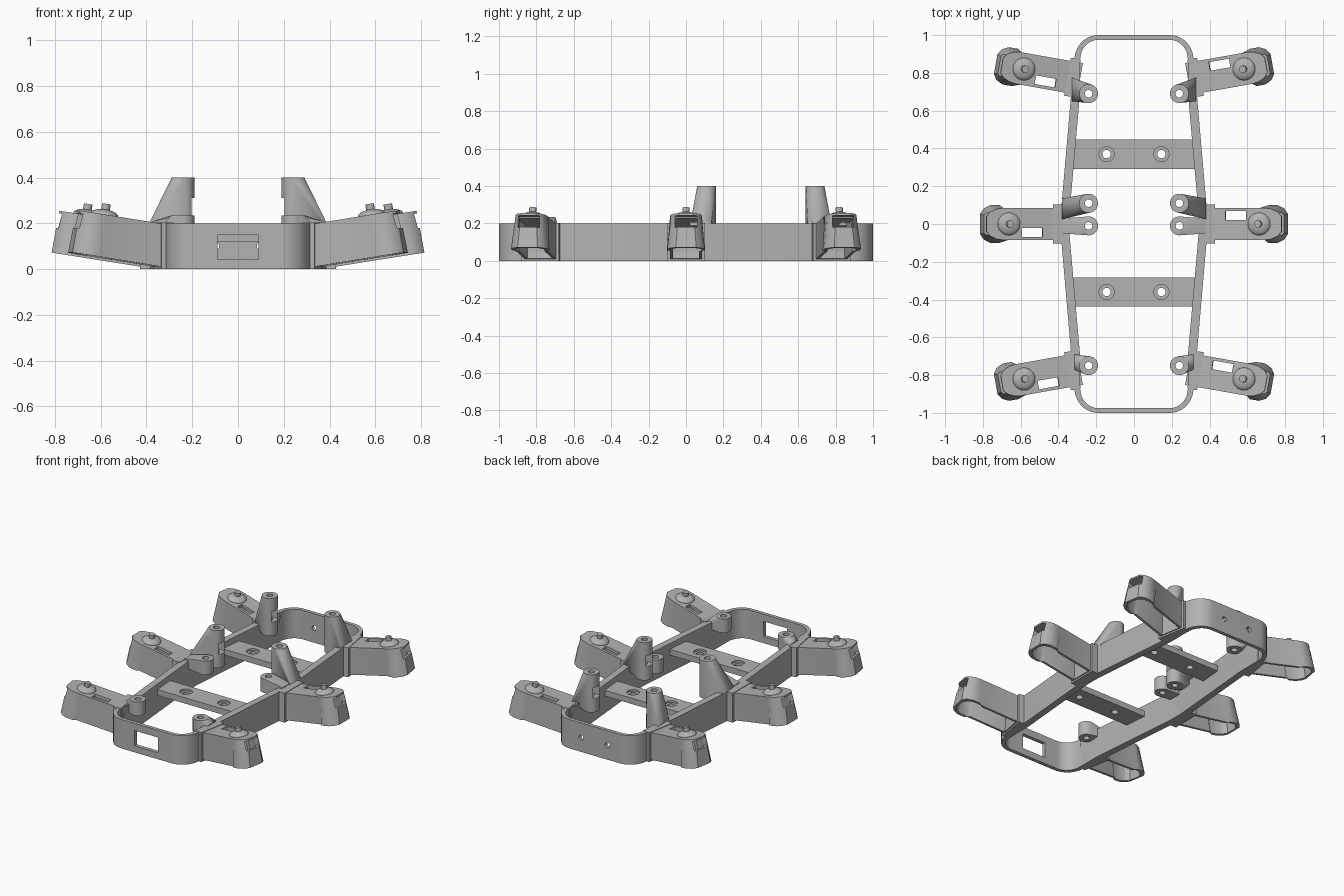
import bpy, bmesh
from math import sin, cos, pi, radians
from mathutils import Matrix, Vector

if "Cube" in bpy.data.objects:
    bpy.data.objects.remove(bpy.data.objects["Cube"])

grey = bpy.data.materials.new("plain grey")
grey.use_nodes = True
grey.diffuse_color = (0.45, 0.45, 0.45, 1)
grey.node_tree.nodes["Principled BSDF"].inputs["Base Color"].default_value = (0.45, 0.45, 0.45, 1)
parts = []


def finish(bm, name):
    bmesh.ops.recalc_face_normals(bm, faces=bm.faces)
    mesh = bpy.data.meshes.new(name)
    bm.to_mesh(mesh)
    bm.free()
    mesh.materials.append(grey)
    ob = bpy.data.objects.new(name, mesh)
    bpy.context.collection.objects.link(ob)
    parts.append(ob)
    return ob


def loft(name, bottom, top, z0, z1):
    """Solid between two outlines with equal point counts."""
    bm = bmesh.new()
    low = [bm.verts.new((x, y, z0)) for x, y in bottom]
    high = [bm.verts.new((x, y, z1)) for x, y in top]
    bm.faces.new(low)
    bm.faces.new(high)
    n = len(low)
    for i in range(n):
        j = (i + 1) % n
        bm.faces.new((low[i], low[j], high[j], high[i]))
    return finish(bm, name)


def prism(name, outline, z0, z1):
    return loft(name, outline, outline, z0, z1)


def box(name, x0, x1, y0, y1, z0, z1):
    return prism(name, [(x0, y0), (x1, y0), (x1, y1), (x0, y1)], z0, z1)


def circle(x, y, r, n=32):
    return [(x + r * cos(2 * pi * i / n), y + r * sin(2 * pi * i / n)) for i in range(n)]


def hull(name, points):
    bm = bmesh.new()
    for p in points:
        bm.verts.new(p)
    res = bmesh.ops.convex_hull(bm, input=bm.verts)
    loose = [v for v in bm.verts if not v.link_faces]
    bmesh.ops.delete(bm, geom=loose, context="VERTS")
    bmesh.ops.dissolve_limit(bm, angle_limit=radians(1), verts=bm.verts, edges=bm.edges)
    return finish(bm, name)


def cut(ob, *cutters):
    """Subtract each cutter and throw it away."""
    for c in cutters:
        mod = ob.modifiers.new("cut", "BOOLEAN")
        mod.operation, mod.solver, mod.object = "DIFFERENCE", "EXACT", c
        graph = bpy.context.evaluated_depsgraph_get()
        mesh = bpy.data.meshes.new_from_object(ob.evaluated_get(graph))
        ob.modifiers.clear()
        ob.data = mesh
        parts.remove(c)
        bpy.data.objects.remove(c)
    return ob


def four_way(q):
    """Close a quarter outline by mirroring it on both axes."""
    return (q + [(-x, y) for x, y in reversed(q)] + [(-x, -y) for x, y in q]
            + [(x, -y) for x, y in reversed(q)])


def corner(cx, cy, rx, ry, n=10):
    return [(cx + rx * cos(i * pi / 2 / n), cy + ry * sin(i * pi / 2 / n)) for i in range(n + 1)]


# Body frame: a tapered ring wall with a window and two bolt holes
outer = four_way([(0.388, 0.05), (0.33, 0.72)] + corner(0.19, 0.87, 0.125, 0.13))
inner = four_way([(0.342, 0.05), (0.285, 0.7)] + corner(0.19, 0.87, 0.095, 0.105))
frame = prism("body_frame", outer, 0, 0.2)
cut(frame, prism("c", inner, -0.1, 0.3), box("c", -0.09, 0.09, -1.1, -0.9, 0.045, 0.15))
for x in (-0.1, 0.1):
    drill = prism("c", circle(0, 0, 0.018, 24), -0.1, 0.1)
    drill.matrix_world = Matrix.Translation((x, 1, 0.1)) @ Matrix.Rotation(pi / 2, 4, "X")
    bpy.context.view_layer.update()
    cut(frame, drill)

# Cross plates with countersunk holes
for name, y in (("front_cross_plate", -0.36), ("rear_cross_plate", 0.37)):
    plate = box(name, -0.325, 0.325, y - 0.078, y + 0.078, 0.12, 0.16)
    for x in (-0.145, 0.145):
        cut(plate, prism("c", circle(x, y, 0.022), 0, 0.3),
            prism("c", circle(x, y, 0.04), 0.148, 0.3))


def ring(x, y, z):
    return [(px, py, z) for px, py in circle(x, y, 0.05)]


# Tall slotted posts and short bosses along the inside of the walls
for s, side in ((1, "left"), (-1, "right")):
    cx = 0.24 * s
    for place, y, wall, y0, y1 in (("rear", 0.69, 0.327, 0.65, 0.775), ("middle", 0.11, 0.382, 0.025, 0.135)):
        base = [(wall * s, v, z) for v in (y0, y1) for z in (0.19, 0.212)]
        post = hull(f"{side}_{place}_post", ring(cx, y, 0.4) + ring(cx, y, 0.14) + base)
        xs = sorted((0.15 * s, 0.275 * s))
        cut(post, box("c", xs[0], xs[1], y - 0.034, y + 0.034, 0.235, 0.31),
            prism("c", circle(cx, y, 0.02), 0, 0.5))
    for place, y, wall, y0, y1 in (("front", -0.75, 0.315, -0.77, -0.69), ("middle", -0.01, 0.375, -0.05, 0.03)):
        base = [(wall * s, v, z) for v in (y0, y1) for z in (0.15, 0.208)]
        boss = hull(f"{side}_{place}_boss", ring(cx, y, 0.235) + ring(cx, y, 0.14) + base)
        cut(boss, prism("c", circle(cx, y, 0.02), 0, 0.5))


def both_sides(half):
    return half + [(x, -y) for x, y in reversed(half)]


# Leg housing: open-bottomed shell, flared at the outer end
low = both_sides([(0.03, -0.085), (0.34, -0.085), (0.355, -0.1), (0.405, -0.1), (0.44, -0.083), (0.46, -0.055)])
high = both_sides([(0.03, -0.085), (0.34, -0.085), (0.365, -0.085), (0.40, -0.08), (0.435, -0.064), (0.455, -0.04)])


def shrink(outline):
    return [(max(0.075, x - 0.016), y - 0.016 * (1 if y > 0 else -1)) for x, y in outline]


housing = loft("leg_housing", low, high, 0, 0.186)
cut(housing, loft("c", shrink(low), shrink(high), -0.01, 0.166),
    box("c", 0.40, 0.5, -0.058, 0.058, 0.11, 0.174),
    box("c", 0.155, 0.265, 0.022, 0.068, 0.1, 0.3))
flange = box("leg_flange", 0.015, 0.068, -0.102, 0.102, 0, 0.203)

# Servo pivot on top of each leg: low dome and pin
bm = bmesh.new()
bmesh.ops.create_uvsphere(bm, u_segments=32, v_segments=16, radius=0.06)
bmesh.ops.scale(bm, vec=(1, 1, 0.42), verts=bm.verts)
bmesh.ops.bisect_plane(bm, geom=bm.verts[:] + bm.edges[:] + bm.faces[:],
                       plane_co=(0, 0, -0.004), plane_no=(0, 0, -1), clear_outer=True)
bmesh.ops.holes_fill(bm, edges=[e for e in bm.edges if e.is_boundary])
bmesh.ops.translate(bm, vec=(0.335, 0, 0.186), verts=bm.verts)
dome = finish(bm, "pivot_dome")
pin = prism("pivot_pin", circle(0.335, 0, 0.019, 24), 0.2, 0.235)

# Place the six legs, leaning up and out from the frame
legs = [("left_middle", 0.36, 0, 0), ("left_rear", 0.285, 0.768, 10), ("left_front", 0.285, -0.768, -10),
        ("right_middle", -0.36, 0, 180), ("right_rear", -0.285, 0.768, 170), ("right_front", -0.285, -0.768, 190)]
tilt = Matrix.Rotation(radians(-9), 4, "Y")
for source in (housing, flange, dome, pin):
    kind = source.name
    for i, (place, x, y, angle) in enumerate(legs):
        ob = source
        if i:
            ob = source.copy()
            bpy.context.collection.objects.link(ob)
            parts.append(ob)
        ob.name = f"{place}_{kind}"
        stand = Matrix.Translation((x, y, 0)) @ Matrix.Rotation(radians(angle), 4, "Z")
        ob.matrix_world = stand if source is flange else stand @ tilt

# Smooth the round surfaces, keep the edges crisp
bpy.ops.object.select_all(action="DESELECT")
for ob in parts:
    ob.select_set(True)
bpy.context.view_layer.objects.active = frame
bpy.ops.object.shade_smooth_by_angle(angle=radians(30))
